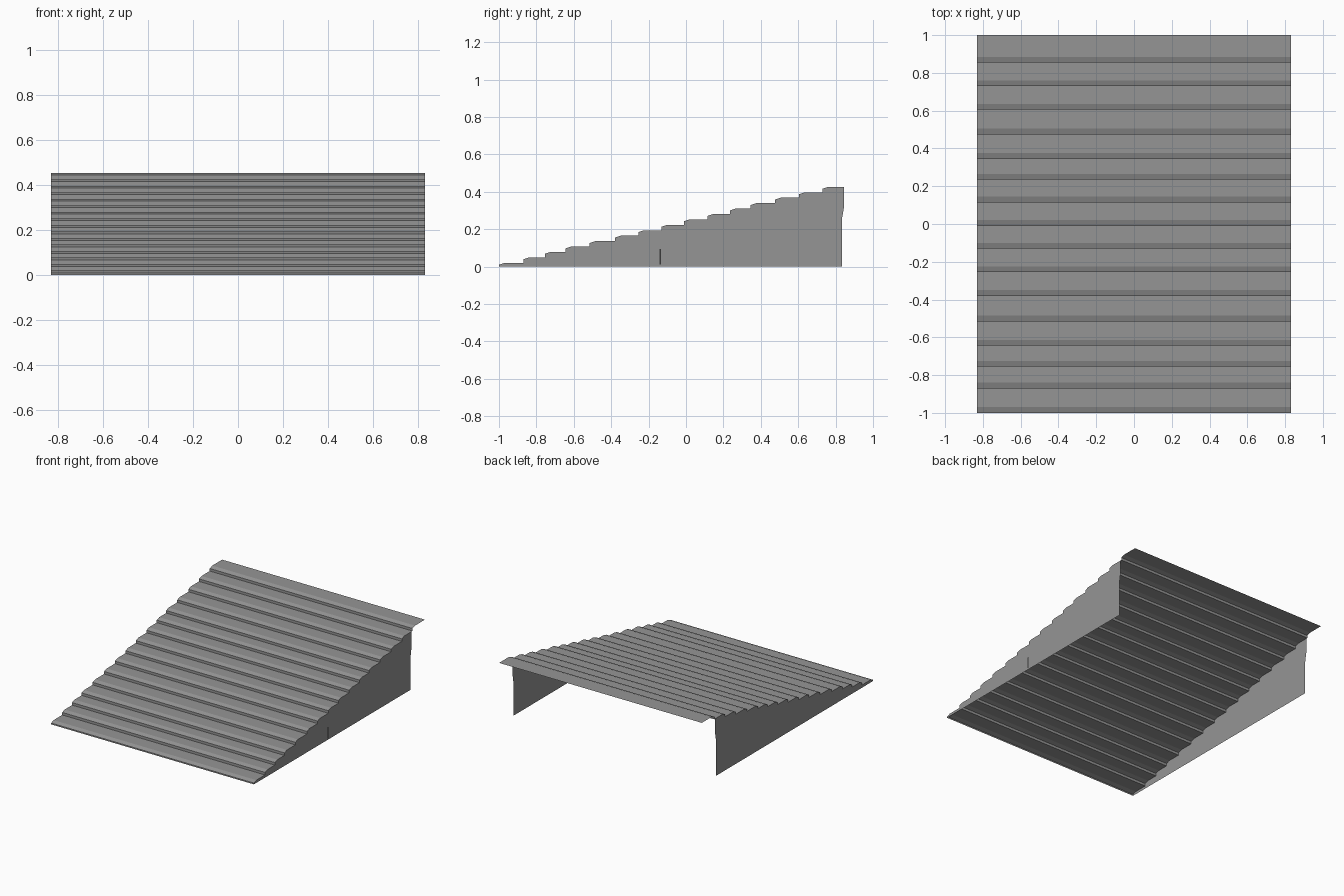
import bpy

cube = bpy.data.objects.get("Cube")
if cube:
    bpy.data.objects.remove(cube)

HALF_WIDTH = 0.83
RISE = 0.029       # height gained by each step
BEVEL_RUN = 0.03   # depth of the sloped nosing
BEVEL_DROP = 0.01
RISERS = [-1, -0.87, -0.755, -0.643, -0.515, -0.38, -0.255, -0.13, -0.01,
          0.115, 0.235, 0.345, 0.475, 0.605, 0.73, 0.855]


def make_material(name, value):
    mat = bpy.data.materials.new(name)
    mat.use_nodes = True
    color = (value, value, value, 1)
    mat.diffuse_color = color
    mat.node_tree.nodes["Principled BSDF"].inputs["Base Color"].default_value = color
    return mat


def make_object(name, verts, faces, mat):
    mesh = bpy.data.meshes.new(name)
    mesh.from_pydata(verts, [], faces)
    mesh.materials.append(mat)
    obj = bpy.data.objects.new(name, mesh)
    bpy.context.collection.objects.link(obj)
    return obj


grey = make_material("mid grey", 0.3)
dark = make_material("dark grey", 0.04)

# Stepped profile: riser, sloped nosing, flat tread
profile = [(-1, 0)]
for i, y in enumerate(RISERS):
    tread = 0.02 + RISE * i
    end = RISERS[i + 1] if i + 1 < len(RISERS) else 1
    profile += [(y, tread - BEVEL_DROP), (y + BEVEL_RUN, tread), (end, tread)]

# Thin stepped roof sheet, ending in an overhanging lip
sheet_verts = [(x, y, z) for y, z in profile for x in (-HALF_WIDTH, HALF_WIDTH)]
sheet_faces = [(2 * i, 2 * i + 1, 2 * i + 3, 2 * i + 2) for i in range(len(profile) - 1)]
make_object("stepped_sheet", sheet_verts, sheet_faces, grey)

# Side panels under the sheet, with a slightly stepped-in rear edge
rear_edge = [(0.845, profile[-4][1]), (0.845, 0.32), (0.833, 0.25), (0.833, 0)]
outline = profile[:-4] + rear_edge
for name, x in (("left_side_panel", HALF_WIDTH), ("right_side_panel", -HALF_WIDTH)):
    order = list(range(len(outline)))
    if x > 0:
        order.reverse()
    make_object(name, [(x, y, z) for y, z in outline], [order], grey)

# Narrow upright mark on the left panel
mark = [(-0.141, 0.01), (-0.133, 0.01), (-0.133, 0.095), (-0.141, 0.095)]
make_object("panel_slot", [(HALF_WIDTH + 0.002, y, z) for y, z in mark], [(0, 1, 2, 3)], dark)
